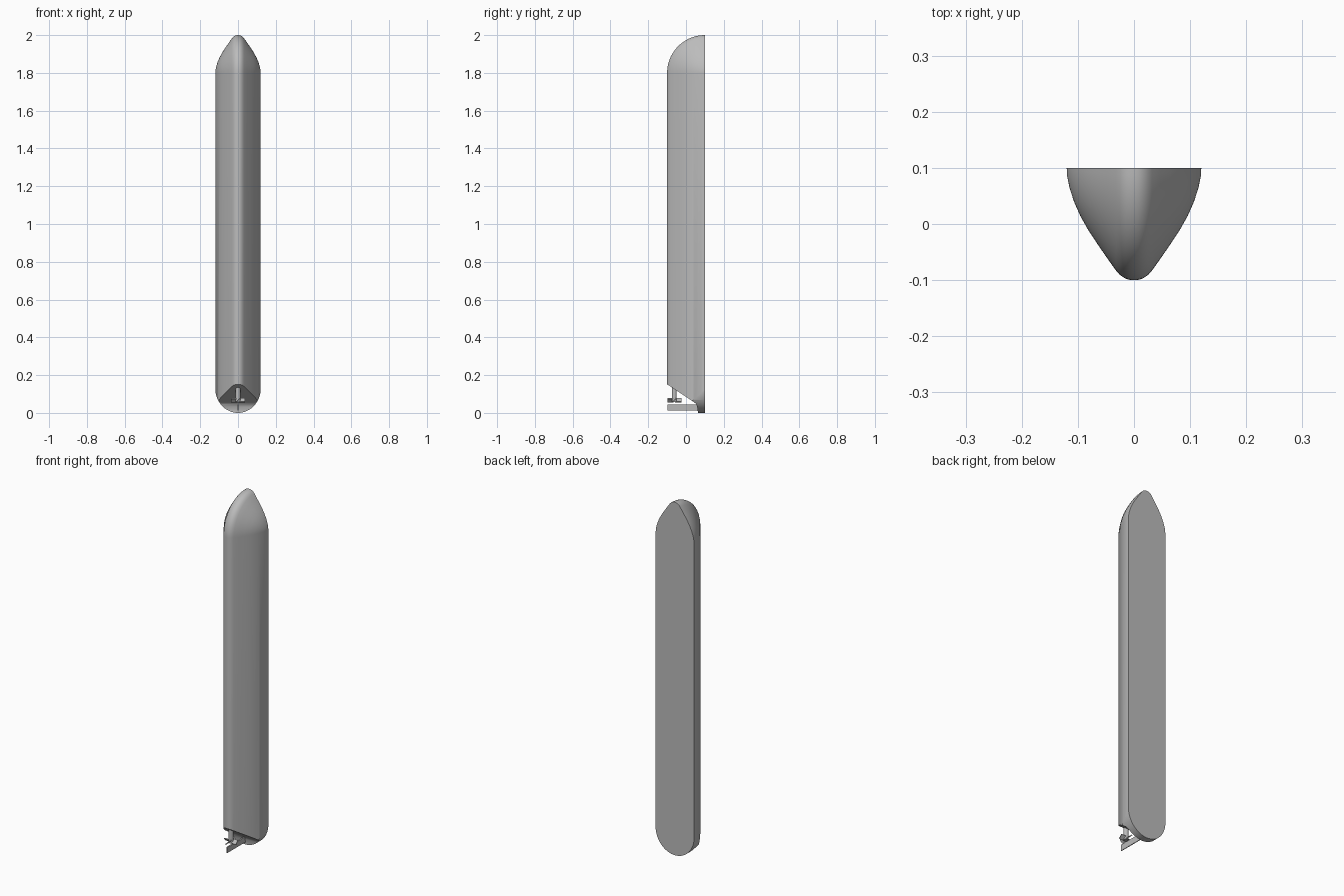
import bpy, bmesh, math
from mathutils import Matrix, Vector

if "Cube" in bpy.data.objects:
    bpy.data.objects.remove(bpy.data.objects["Cube"])

grey = bpy.data.materials.new("hull_grey")
grey.use_nodes = True
grey.diffuse_color = (0.5, 0.5, 0.5, 1)
grey.node_tree.nodes["Principled BSDF"].inputs["Base Color"].default_value = (0.5, 0.5, 0.5, 1)


def make(name, bm):
    bmesh.ops.recalc_face_normals(bm, faces=bm.faces)
    mesh = bpy.data.meshes.new(name)
    bm.to_mesh(mesh)
    bm.free()
    mesh.materials.append(grey)
    obj = bpy.data.objects.new(name, mesh)
    bpy.context.collection.objects.link(obj)
    return obj


def prism(name, points, offset):
    """Extrude a closed outline by an offset."""
    bm = bmesh.new()
    face = bm.faces.new([bm.verts.new(p) for p in points])
    ext = bmesh.ops.extrude_face_region(bm, geom=[face])
    moved = [v for v in ext["geom"] if isinstance(v, bmesh.types.BMVert)]
    bmesh.ops.translate(bm, verts=moved, vec=Vector(offset))
    return make(name, bm)


def activate(obj):
    bpy.ops.object.select_all(action="DESELECT")
    obj.select_set(True)
    bpy.context.view_layer.objects.active = obj


def cut(obj, cutter, operation):
    mod = obj.modifiers.new("cut", "BOOLEAN")
    mod.operation, mod.solver, mod.object = operation, "EXACT", cutter
    activate(obj)
    bpy.ops.object.modifier_apply(modifier=mod.name)
    bpy.data.objects.remove(cutter)


# Hull section: half width and depth below the deck
DECK, BOW = 0.1, 1.8
half = [(0.12, 0), (0.119, 0.015), (0.115, 0.035), (0.107, 0.06), (0.096, 0.085),
        (0.082, 0.11), (0.065, 0.136), (0.047, 0.162), (0.032, 0.183),
        (0.025, 0.191), (0.016, 0.197), (0.008, 0.1995)]
section = half + [(0, 0.2)] + [(-w, d) for w, d in reversed(half)]

# Straight body, then the section swings a quarter turn to form the bow
bm = bmesh.new()
STEPS = 24
rings = [[bm.verts.new((w, DECK - d, -0.05)) for w, d in section]]
for i in range(STEPS + 1):
    a = math.pi / 2 * i / STEPS
    rings.append([bm.verts.new((w, DECK - d * math.cos(a), BOW + d * math.sin(a)))
                  for w, d in section])
for r0, r1 in zip(rings, rings[1:]):
    for i in range(len(section) - 1):
        bm.faces.new((r0[i], r0[i + 1], r1[i + 1], r1[i]))
bmesh.ops.remove_doubles(bm, verts=bm.verts, dist=1e-6)
open_edges = [e for e in bm.edges if e.is_boundary]
bmesh.ops.holes_fill(bm, edges=open_edges, sides=0)
# Separate the stern cap from the deck if they were joined as one face
bmesh.ops.split_edges(bm, edges=[])
for f in list(bm.faces):
    zs = [v.co.z for v in f.verts]
    if len(zs) > 20 and min(zs) < 0 < BOW < max(zs):
        corners = [v for v in f.verts if v.co.z < 0 and abs(v.co.y - DECK) < 1e-5]
        if any(v.co.y < 0 for v in f.verts) and len(corners) == 2:
            bmesh.ops.connect_verts(bm, verts=corners)
hull = make("hull", bm)

# Rounded stern outline
stern = [(0.15, -0.3, 2.2), (-0.15, -0.3, 2.2), (-0.15, -0.3, 0.13)]
N = 32
stern += [(-0.1205 * math.cos(math.pi * i / N), -0.3, 0.13 - 0.13 * math.sin(math.pi * i / N))
          for i in range(N + 1)]
stern.append((0.15, -0.3, 0.13))
cut(hull, prism("stern_cutter", stern, (0, 0.6, 0)), "INTERSECT")

# Sloping undercut that leaves room for propeller and rudder
under = [(-0.166, 0.195), (0.042, 0.057), (0.052, 0.049), (0.058, 0.036),
         (0.062, 0.018), (0.065, -0.1), (-0.166, -0.1)]
cut(hull, prism("undercut_cutter", [(-0.3, y, z) for y, z in under], (0.6, 0, 0)), "DIFFERENCE")
activate(hull)
bpy.ops.object.shade_smooth_by_angle(angle=math.radians(30))

# Rudder blade with a tapered trailing end
rudder = [(0.004, -0.098, 0.045), (-0.004, -0.098, 0.045),
          (-0.002, -0.098, 0.012), (0.002, -0.098, 0.012)]
prism("rudder", rudder, (0, 0.168, 0))

# Propeller shaft
AXIS = -0.062
bm = bmesh.new()
bmesh.ops.create_cone(bm, cap_ends=True, segments=20, radius1=0.013, radius2=0.013, depth=0.085,
                      matrix=Matrix.Translation((0, AXIS, 0.1)))
shaft = make("propeller_shaft", bm)
activate(shaft)
bpy.ops.object.shade_smooth_by_angle(angle=math.radians(30))

# Four pitched propeller blades
bm = bmesh.new()
for k in range(4):
    m = (Matrix.Translation((0, AXIS, 0.067)) @ Matrix.Rotation(k * math.pi / 2, 4, "Z")
         @ Matrix.Translation((0.02, 0, 0)) @ Matrix.Rotation(math.radians(45), 4, "X")
         @ Matrix.Diagonal((0.034, 0.026, 0.005, 1)))
    bmesh.ops.create_cube(bm, size=1, matrix=m)
make("propeller_blades", bm)
